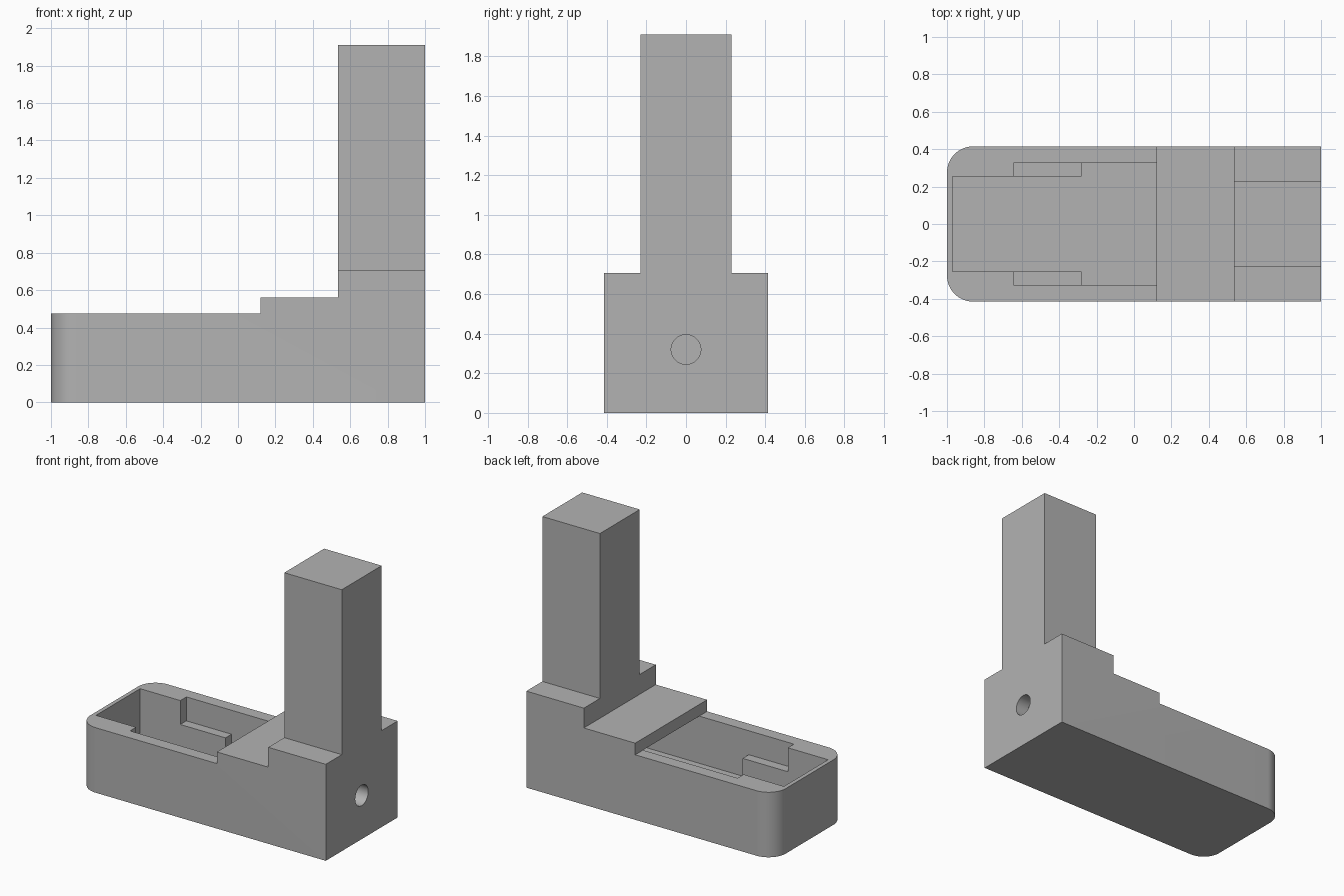
import bpy, bmesh, math
from mathutils import Matrix

cube = bpy.data.objects.get("Cube")
if cube:
    bpy.data.objects.remove(cube, do_unlink=True)

# Single matte grey
grey = bpy.data.materials.new("plain_grey")
grey.use_nodes = True
grey.diffuse_color = (0.45, 0.45, 0.45, 1)
grey.node_tree.nodes["Principled BSDF"].inputs["Base Color"].default_value = (0.45, 0.45, 0.45, 1)


def make(name, bm):
    bmesh.ops.recalc_face_normals(bm, faces=bm.faces)
    mesh = bpy.data.meshes.new(name)
    bm.to_mesh(mesh)
    bm.free()
    mesh.materials.append(grey)
    obj = bpy.data.objects.new(name, mesh)
    bpy.context.collection.objects.link(obj)
    return obj


def box(name, x0, x1, half_y, z0, z1, corner=0):
    """Box symmetric about y = 0, optionally with rounded upright corners at x0."""
    bm = bmesh.new()
    bmesh.ops.create_cube(bm, size=1)
    for v in bm.verts:
        v.co.x = x1 if v.co.x > 0 else x0
        v.co.y *= 2 * half_y
        v.co.z = z1 if v.co.z > 0 else z0
    if corner:
        edges = [e for e in bm.edges if all(abs(v.co.x - x0) < 1e-5 for v in e.verts)
                 and abs(e.verts[0].co.y - e.verts[1].co.y) < 1e-5]
        bmesh.ops.bevel(bm, geom=edges, offset=corner, segments=16,
                        profile=0.5, affect='EDGES')
    return make(name, bm)


def combine(target, other, operation):
    """Apply a boolean and discard the helper object."""
    mod = target.modifiers.new("combine", 'BOOLEAN')
    mod.operation, mod.solver, mod.object = operation, 'EXACT', other
    bpy.context.view_layer.objects.active = target
    bpy.ops.object.modifier_apply(modifier=mod.name)
    bpy.data.objects.remove(other, do_unlink=True)


# Long tray with rounded end
WIDTH, RIM, FLOOR = 0.415, 0.475, 0.13
body = box("stand_body", -1, 1, WIDTH, 0, RIM, corner=0.14)

# Hollow: narrow end, side ledges, wide bay running on beneath the raised steps
combine(body, box("narrow_pocket", -0.97, -0.1, 0.255, FLOOR, 0.6), 'DIFFERENCE')
combine(body, box("wide_bay", -0.28, 0.9, 0.325, FLOOR, 0.6), 'DIFFERENCE')
combine(body, box("ledge_recess", -0.645, -0.2, 0.325, 0.30, 0.6), 'DIFFERENCE')

# Raised steps and tower, made as one solid on top of the tray
upper = box("low_step", 0.12, 1, WIDTH, RIM, 0.56)
combine(upper, box("high_step", 0.535, 1, WIDTH, RIM, 0.705), 'UNION')
combine(upper, box("tower", 0.535, 1, 0.23, RIM, 1.91), 'UNION')
combine(body, upper, 'UNION')

# Round cable hole through the end wall
bm = bmesh.new()
bmesh.ops.create_cone(bm, cap_ends=True, segments=48, radius1=0.075, radius2=0.075, depth=0.4,
                      matrix=Matrix.Translation((1, 0, 0.32)) @ Matrix.Rotation(math.pi / 2, 4, 'Y'))
combine(body, make("cable_hole", bm), 'DIFFERENCE')

# Smooth the curves, keep corners crisp
bpy.ops.object.select_all(action='DESELECT')
body.select_set(True)
bpy.context.view_layer.objects.active = body
bpy.ops.object.shade_smooth_by_angle(angle=math.radians(30))
